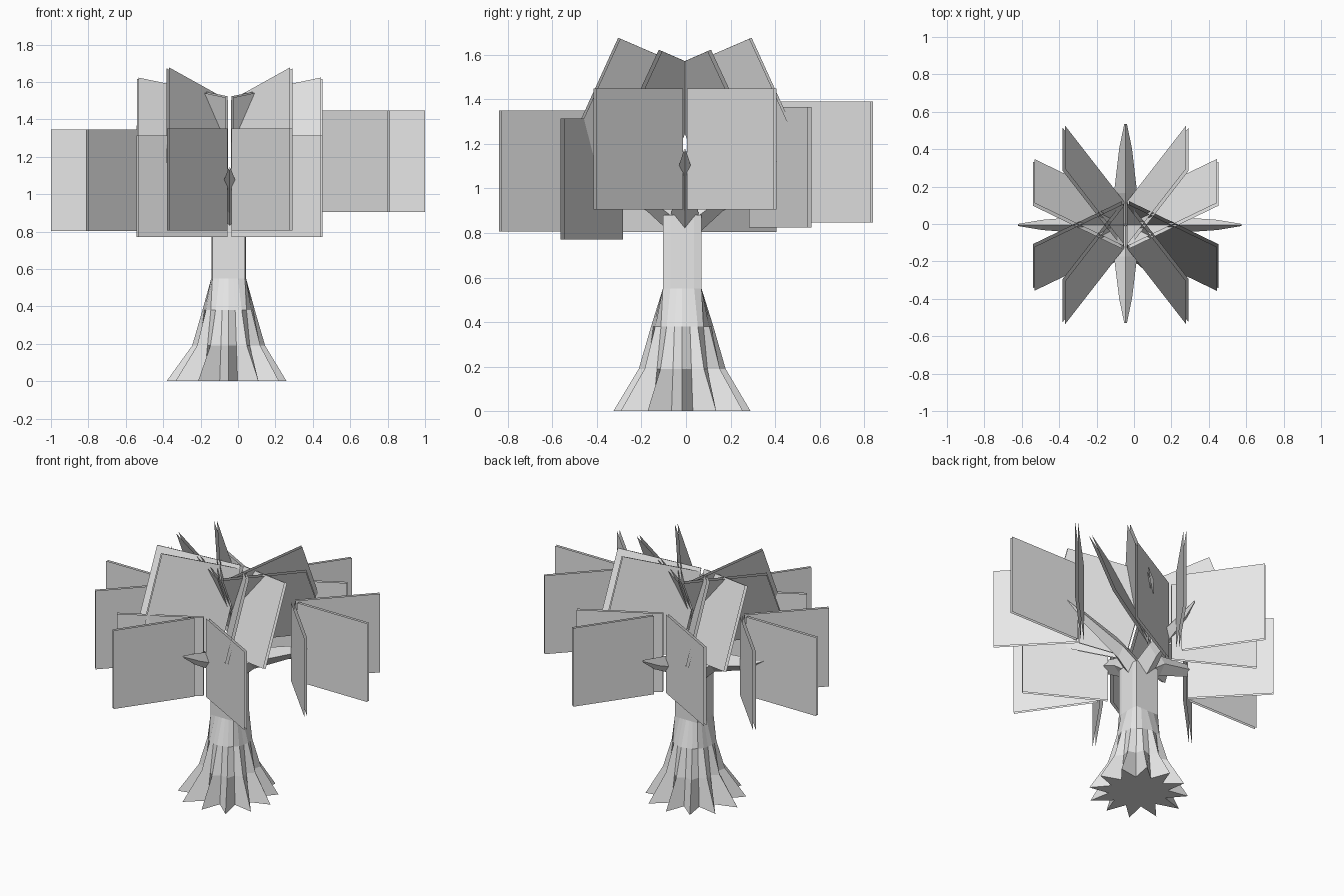
import bpy, bmesh, math, random
from mathutils import Vector

if "Cube" in bpy.data.objects:
    bpy.data.objects.remove(bpy.data.objects["Cube"])

random.seed(4)
CX, CY = -0.045, -0.005          # tree axis

grey = bpy.data.materials.new("plain_grey")
grey.diffuse_color = (0.8, 0.8, 0.8, 1)
grey.use_nodes = True
grey.node_tree.nodes["Principled BSDF"].inputs["Base Color"].default_value = grey.diffuse_color


def finish(bm, name, recalc=True):
    if recalc:
        bmesh.ops.recalc_face_normals(bm, faces=bm.faces[:])
    me = bpy.data.meshes.new(name)
    bm.to_mesh(me)
    bm.free()
    me.materials.append(grey)
    ob = bpy.data.objects.new(name, me)
    bpy.context.collection.objects.link(ob)
    return ob


def loft(bm, rings):
    """Skin a list of closed rings and cap both ends."""
    vs = [[bm.verts.new(p) for p in r] for r in rings]
    n = len(vs[0])
    for a, b in zip(vs, vs[1:]):
        for i in range(n):
            j = (i + 1) % n
            bm.faces.new((a[i], a[j], b[j], b[i]))
    bm.faces.new(vs[0][::-1])
    bm.faces.new(vs[-1])


# Trunk: star of root flares blending into a four-sided stem
ROOTS = 12
jitter = [random.uniform(0.93, 1.03) for _ in range(ROOTS)]
levels = [(0.0, 0.325, 0.185), (0.19, 0.195, 0.16), (0.38, 0.14, 0.135),
          (0.55, 0, 0), (0.88, 0, 0)]
rings = []
for z, ridge, valley in levels:
    ring = []
    for i in range(ROOTS * 2):
        a = math.pi * i / ROOTS
        c, s = math.cos(a), math.sin(a)
        if z < 0.5:
            r = valley if i % 2 else ridge * (jitter[i // 2] if z == 0 else 1)
        else:
            r = min(0.093 / max(abs(c), 1e-6), 0.087 / max(abs(s), 1e-6))
        ring.append((CX - 0.005 + r * c, CY - 0.012 + r * s, z))
    rings.append(ring)
bm = bmesh.new()
loft(bm, rings)
finish(bm, "trunk")


# Branches: four tapering kite-shaped limbs rising outward from the trunk top
def branch(name, angle, reach, tip_z, thick):
    out = Vector((math.cos(angle), math.sin(angle), 0))
    side = Vector((-out.y, out.x, 0))
    path = [(0.0, 0.83, 0.088), (0.17, 0.96, 0.062),
            (reach - 0.13, tip_z - 0.08, 0.034), (reach, tip_z - 0.01, 0.007)]
    rings = []
    for d, z, r in path:
        mid = Vector((CX, CY, z)) + out * d
        w = side * r * thick
        rings.append([mid - w, mid - Vector((0, 0, r)), mid + w, mid + Vector((0, 0, r * 1.3))])
    bm = bmesh.new()
    loft(bm, rings)
    finish(bm, name)


branch("branch_right", 0, 0.62, 1.18, 0.8)
branch("branch_back", math.pi / 2, 0.54, 1.14, 1.0)
branch("branch_left", math.pi, 0.575, 1.10, 0.8)
branch("branch_front", -math.pi / 2, 0.525, 1.145, 1.0)


# Leaf cards: each one is a pair of thin sheets close together
def card(bm, a, b, down, gap=0.009):
    a, b, down = Vector(a), Vector(b), Vector(down)
    n = (b - a).cross(down).normalized() * gap
    for s in (1, -1):
        quad = [bm.verts.new(p + n * s) for p in (a, b, b + down, a + down)]
        bm.faces.new(quad if s < 0 else quad[::-1])


H = (0, 0, -0.543)

# Side clusters: two splayed cards and one straight card on each side branch
for name, s, top in (("leaves_right", 1, 1.448), ("leaves_left", -1, 1.347)):
    bm = bmesh.new()
    for m in (1, -1):
        card(bm, (s * 0.43, CY + m * 0.015, top), (s * 0.805, CY + m * 0.405, top), H)
    card(bm, (s * 0.46, CY, top), (s * 1.0, CY, top), H)
    finish(bm, name, False)

# Front and back clusters: two steep and two wide cards each
for name, s, top, low in (("leaves_front", -1, 1.35, 1.315), ("leaves_back", 1, 1.39, 1.367)):
    bm = bmesh.new()
    for m in (1, -1):
        card(bm, (CX + m * 0.018, s * 0.391, top), (CX + m * 0.328, s * 0.834, top), H)
        card(bm, (CX + m * 0.015, s * 0.29, low), (CX + m * 0.492, s * 0.555, low), H)
    finish(bm, name, False)

# Crown: eight tilted cards crossing over the trunk
bm = bmesh.new()
for sx in (1, -1):
    for sy in (1, -1):
        card(bm, (CX + sx * 0.015, CY - sy * 0.11, 1.50),
             (CX + sx * 0.33, CY + sy * 0.295, 1.675), (0, sy * 0.23, -0.505))
        card(bm, (CX + sx * 0.015, CY - sy * 0.12, 1.52),
             (CX + sx * 0.492, CY + sy * 0.11, 1.62), (0, sy * 0.235, -0.505))
finish(bm, "leaves_crown", False)
